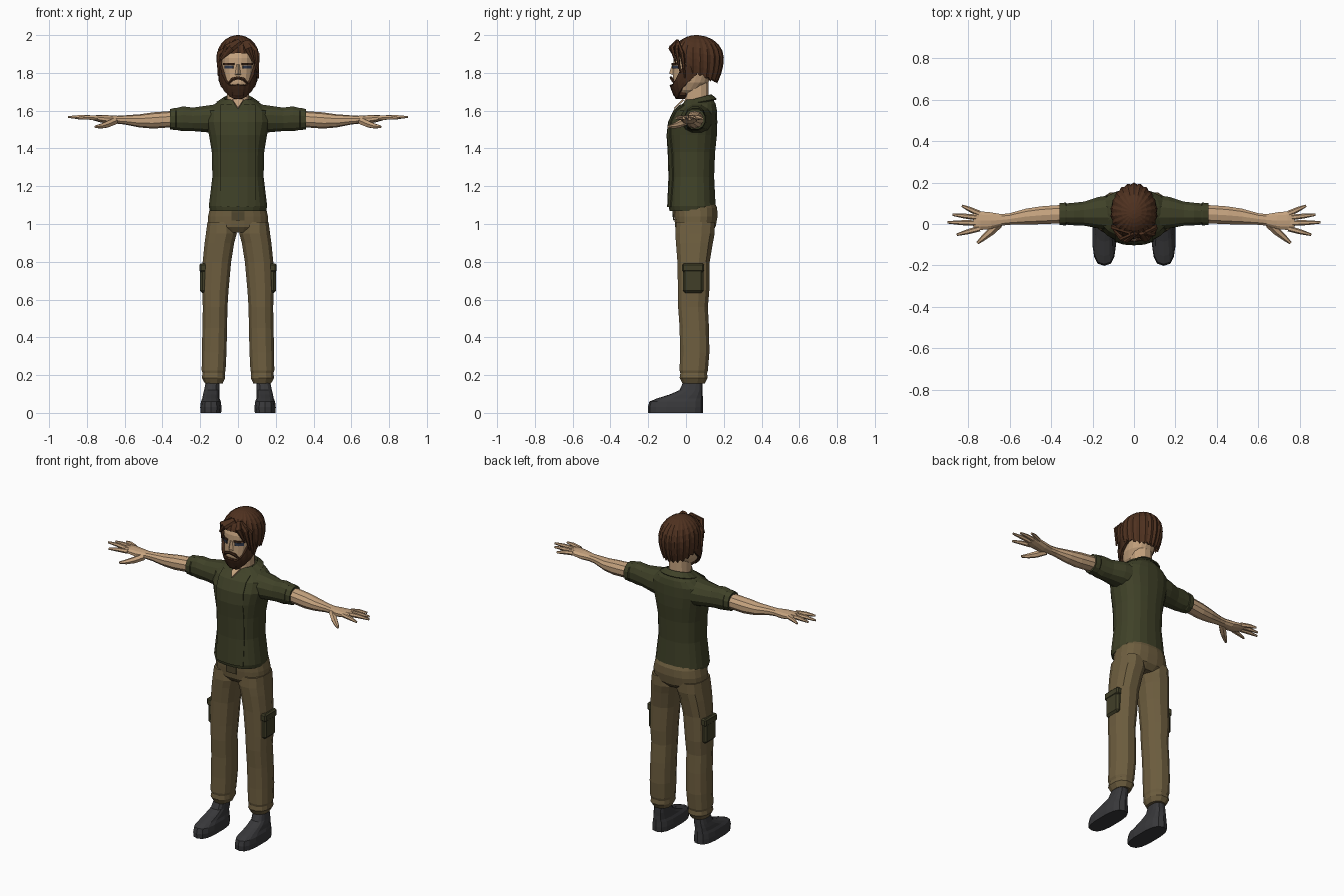
import bpy, bmesh, math
from mathutils import Vector

def material(name, r, g, b):
    m = bpy.data.materials.new(name)
    m.diffuse_color = (r, g, b, 1)
    return m

SHIRT = material("olive shirt", 0.050, 0.053, 0.021)
TROUSER = material("khaki trousers", 0.155, 0.112, 0.050)
SHADE = material("dark khaki", 0.085, 0.066, 0.030)
POCKET = material("pocket green", 0.052, 0.049, 0.021)
SKIN = material("skin", 0.56, 0.365, 0.21)
HAIR = material("brown hair", 0.078, 0.031, 0.014)
BEARD = material("beard brown", 0.055, 0.023, 0.011)
BOOT = material("charcoal boots", 0.040, 0.040, 0.043)
EYE = material("blue grey eyes", 0.030, 0.042, 0.075)

def build(name, verts, faces, mat, mirror=False, solid=0):
    me = bpy.data.meshes.new(name)
    me.from_pydata([tuple(v) for v in verts], [], faces)
    bm = bmesh.new()
    bm.from_mesh(me)
    bmesh.ops.recalc_face_normals(bm, faces=bm.faces)
    bm.to_mesh(me)
    bm.free()
    me.materials.append(mat)
    ob = bpy.data.objects.new(name, me)
    bpy.context.collection.objects.link(ob)
    if solid:
        so = ob.modifiers.new("thickness", "SOLIDIFY")
        so.thickness, so.offset = solid, 0
    if mirror:
        mo = ob.modifiers.new("mirror", "MIRROR")
        mo.use_mirror_merge = False
    return ob

def skin_rings(name, rings, mat, closed=True, mirror=False, solid=0):
    """Bridge rings of points; closed rings get end caps."""
    n = len(rings[0])
    verts = [p for r in rings for p in r]
    faces = []
    for i in range(len(rings) - 1):
        for j in range(n if closed else n - 1):
            k = (j + 1) % n
            faces.append((i*n + j, i*n + k, (i+1)*n + k, (i+1)*n + j))
    if closed:
        faces += [tuple(range(n)), tuple(range((len(rings)-1)*n, len(rings)*n))]
    return build(name, verts, faces, mat, mirror, solid)

def spow(v, p):
    return math.copysign(abs(v) ** (2 / p), v)

def oval(n, p=2.4):
    return [(spow(math.cos(a), p), spow(math.sin(a), p))
            for a in (2*math.pi*(j + .5)/n for j in range(n))]

def stack(name, rows, mat, n=16, p=2.4, mirror=False):
    """Vertical loft: rows are (z, x0, x1, y0, y1)."""
    rings = [[((a+b)/2 + (b-a)/2*c, (d+e)/2 + (e-d)/2*s, z) for c, s in oval(n, p)]
             for z, a, b, d, e in rows]
    return skin_rings(name, rings, mat, mirror=mirror)

def limb(name, rows, mat, n=10):
    """Sideways loft, mirrored: rows are (x, cy, cz, ry, rz)."""
    rings = [[(x, cy + ry*c, cz + rz*s) for c, s in oval(n, 2.2)] for x, cy, cz, ry, rz in rows]
    return skin_rings(name, rings, mat, mirror=True)

def tube(name, pts, radii, mat, n=6, flat=1.0, mirror=False):
    pts = [Vector(p) for p in pts]
    rings = []
    for i, p in enumerate(pts):
        d = (pts[min(i+1, len(pts)-1)] - pts[max(i-1, 0)]).normalized()
        u = d.cross(Vector((0, 1, 0)) if abs(d.y) < .9 else Vector((1, 0, 0))).normalized()
        v = d.cross(u)
        rings.append([p + radii[i]*(c*u + flat*s*v) for c, s in oval(n, 2)])
    return skin_rings(name, rings, mat, mirror=mirror)

def interp(table, t):
    for a, b in zip(table, table[1:]):
        if t <= b[0]:
            f = max(0, (t - a[0]) / (b[0] - a[0]))
            return [u + (w - u)*f for u, w in zip(a, b)][1:]
    return list(table[-1][1:])

def front_patch(name, rows, xs, zs, mat, out=.004, p=2.4, mirror=False):
    """Thin plate hugging the front of a vertical loft."""
    rings = []
    for z in zs:
        a, b, d, e = interp(rows, z)
        rings.append([(x, (d+e)/2 - (e-d)/2*(1 - min(1, abs((x-(a+b)/2)/((b-a)/2)))**p)**(1/p) - out, z)
                      for x in xs])
    return skin_rings(name, rings, mat, closed=False, mirror=mirror, solid=.006)

def sym(rows):
    return [(z, -w, w, a, b) for z, w, a, b in rows]

# Shirt body, front panel and sleeves
TORSO = sym([(1.07, .150, -.088, .150), (1.095, .156, -.094, .158), (1.25, .137, -.086, .150),
             (1.38, .140, -.090, .155), (1.47, .155, -.096, .165), (1.54, .172, -.088, .167),
             (1.60, .168, -.060, .165), (1.635, .125, -.020, .158), (1.66, .080, .000, .145)])
stack("shirt_body", TORSO, SHIRT, n=20)
front_patch("shirt_front_panel", TORSO, [-.092, -.05, 0, .05, .092],
            [1.09, 1.25, 1.38, 1.47, 1.54, 1.60, 1.63], SHIRT)
limb("sleeve", [(.09, .055, 1.555, .09, .085), (.17, .055, 1.556, .078, .072),
                (.24, .050, 1.554, .060, .064), (.29, .048, 1.557, .056, .068),
                (.325, .048, 1.556, .053, .060), (.33, .048, 1.556, .057, .061),
                (.36, .048, 1.555, .054, .055)], SHIRT, n=12)

# Folded collar, open at the front, with bare skin in the opening
arc = [math.radians(-62 + 304*i/14) for i in range(15)]
skin_rings("collar", [[(w*math.cos(a), .068 + d*math.sin(a), z + .018*math.sin(a)) for a in arc]
                      for w, d, z in ((.078, .070, 1.625), (.076, .068, 1.665), (.112, .092, 1.642))],
           SHIRT, closed=False, solid=.008)
build("open_neck", [(-.03, -.014, 1.658), (.03, -.014, 1.658), (0, -.062, 1.612)], [(0, 1, 2)],
      SKIN, solid=.008)
stack("neck", sym([(1.60, .066, -.02, .13), (1.66, .060, -.008, .122), (1.80, .058, .0, .12)]), SKIN, n=12)

# Arms and hands
limb("arm", [(.33, .048, 1.555, .046, .045), (.38, .046, 1.553, .046, .043),
             (.45, .042, 1.548, .045, .043), (.52, .036, 1.546, .040, .035),
             (.60, .024, 1.551, .029, .024), (.64, .020, 1.552, .029, .021),
             (.69, .016, 1.553, .042, .023), (.74, .016, 1.559, .047, .018),
             (.775, .018, 1.562, .042, .011)], SKIN)
for label, y0, tip in (("index", -.022, (.855, -.052, 1.560)), ("middle", .004, (.900, .008, 1.566)),
                       ("ring", .030, (.875, .045, 1.563)), ("little", .050, (.830, .088, 1.558))):
    base = Vector((.745, y0, 1.562))
    tip = Vector(tip)
    tube(label + "_finger", [base, base.lerp(tip, .55) + Vector((0, 0, .003)), tip],
         [.014, .012, .006], SKIN, mirror=True)
tube("thumb", [(.65, .0, 1.545), (.69, -.037, 1.528), (.725, -.066, 1.518), (.755, -.092, 1.515)],
     [.020, .019, .014, .007], SKIN, mirror=True)

# Trousers
HIPS = sym([(.955, .11, -.035, .13), (.985, .162, -.058, .158), (1.04, .160, -.064, .168),
            (1.085, .150, -.066, .166), (1.12, .140, -.060, .150)])
stack("hips", HIPS, TROUSER, n=20)
stack("trouser_leg", [(1.01, .012, .164, -.055, .155), (.95, .004, .172, -.060, .155),
                      (.90, .018, .179, -.056, .145), (.80, .034, .189, -.048, .128),
                      (.65, .048, .192, -.045, .126), (.56, .054, .188, -.044, .118),
                      (.45, .056, .190, -.036, .124), (.32, .059, .193, -.034, .126),
                      (.225, .064, .194, -.036, .118), (.21, .068, .189, -.032, .113),
                      (.185, .066, .193, -.036, .117), (.155, .080, .176, -.020, .100)],
      TROUSER, n=12, mirror=True)
front_patch("fly", HIPS, [-.034, 0, .034], [1.02, 1.06, 1.10], SHADE)

# Side leg pockets with flaps
def block(name, lo, hi, mat, bevel):
    bm = bmesh.new()
    bmesh.ops.create_cube(bm, size=1)
    for v in bm.verts:
        v.co = Vector([(a+b)/2 + (b-a)*c for a, b, c in zip(lo, hi, v.co)])
    bmesh.ops.bevel(bm, geom=bm.edges[:], offset=bevel, segments=1, affect="EDGES")
    bm.verts.index_update()
    build(name, [v.co.copy() for v in bm.verts],
          [tuple(v.index for v in f.verts) for f in bm.faces], mat, mirror=True)
    bm.free()

block("leg_pocket", (.160, -.016, .635), (.201, .092, .775), POCKET, .012)
block("pocket_flap", (.165, -.020, .745), (.204, .096, .792), POCKET, .008)

# Boots
stack("boot", [(0, .088, .200, -.200, .090), (.030, .086, .201, -.202, .091),
               (.060, .090, .197, -.194, .090), (.076, .097, .190, -.155, .090),
               (.098, .098, .186, -.085, .088), (.120, .098, .180, -.035, .088),
               (.160, .098, .172, -.016, .088), (.200, .100, .165, -.010, .085)],
      BOOT, n=14, p=2.8, mirror=True)

# Head and facial features
HEAD = sym([(1.685, .035, -.050, .03), (1.71, .060, -.066, .08), (1.75, .078, -.071, .12),
            (1.82, .088, -.069, .15), (1.88, .093, -.068, .16), (1.95, .080, -.045, .14)])
stack("head", HEAD, SKIN, n=20)
front_patch("eye", HEAD, [.026, .045, .070], [1.822, 1.840], EYE, mirror=True)
front_patch("eyebrow", HEAD, [.020, .045, .076], [1.843, 1.853], BEARD, out=.006, mirror=True)
build("nose", [(-.008, -.066, 1.845), (.008, -.066, 1.845), (-.018, -.066, 1.788),
               (.018, -.066, 1.788), (0, -.090, 1.797), (0, -.074, 1.842)],
      [(0, 5, 4, 2), (1, 3, 4, 5), (2, 4, 3), (0, 1, 5), (0, 2, 3, 1)], SKIN)
tube("moustache", [(-.052, -.060, 1.742), (-.03, -.074, 1.766), (0, -.079, 1.774),
                   (.03, -.074, 1.766), (.052, -.060, 1.742)],
     [.006, .010, .009, .010, .006], BEARD, flat=.8)

# Beard wrapping the jaw: table is (angle, top z, bottom z)
JAW = [(0, 1.738, 1.664), (28, 1.734, 1.668), (45, 1.765, 1.690), (62, 1.82, 1.715),
       (85, 1.87, 1.755), (105, 1.87, 1.79)]
rings = []
for i in range(5):
    t = i / 4
    ring = []
    for j in range(-12, 13):
        deg = abs(j) * 105 / 12
        top, low = interp(JAW, deg)
        a = math.radians(j * 105 / 12)
        z = top + (low - top)*t + (.005*(j % 2) if i == 4 else 0)
        k = (1 - .34 * max(0, min(1, (1.765 - z)/.10))**1.6) * (1 - .025*(j % 2))
        ring.append((.096*k*math.sin(a), .028 - .112*k*math.cos(a), z))
    rings.append(ring)
skin_rings("beard", rings, BEARD, closed=False, solid=.016)
stack("chin_beard", sym([(1.662, .022, -.046, .0), (1.68, .044, -.066, .02), (1.715, .052, -.080, .03),
                         (1.738, .042, -.080, .0)]), BEARD, n=10)

# Ridged hair cap: table is (angle from front, lower edge z)
EDGE = [(0, 1.905), (40, 1.900), (58, 1.865), (72, 1.80), (95, 1.785), (130, 1.755), (180, 1.745)]
N, R = 44, 9
rings = []
for i in range(R):
    t = (i + .35) / (R - .65)
    ring = []
    for j in range(N):
        a = 2*math.pi*j/N
        deg = math.degrees(min(a, 2*math.pi - a))
        low = interp(EDGE, deg)[0] + .016*(j % 2)*(1 if deg > 50 else 0)
        z = 2.0 - (2.0 - low)*(1 - math.cos(t*math.pi/2))
        if z > 1.88:
            k = math.sqrt(max(0, 1 - ((z - 1.88)/.12)**2))
        else:
            k = 1 - .22*((1.88 - z)/.13)**2
        k *= 1 - .05*(j % 2)
        ry = .132 if math.cos(a) > 0 else .145
        ring.append((.115*k*math.sin(a), .055 - ry*k*math.cos(a), z))
    rings.append(ring)
rings.append([(x*.82, .055 + (y - .055)*.82, z + .012) for x, y, z in rings[-1]])
skin_rings("hair", rings, HAIR)

# Swept fringe locks falling from the parting
for i, (mid, tip) in enumerate([((-.055, -.072, 1.935), (-.104, -.020, 1.855)),
                                ((-.035, -.080, 1.930), (-.090, -.052, 1.872)),
                                ((.055, -.074, 1.930), (.086, -.054, 1.850)),
                                ((.085, -.050, 1.920), (.104, -.030, 1.800)),
                                ((.095, -.020, 1.900), (.106, -.005, 1.770)),
                                ((-.095, -.015, 1.900), (-.104, -.005, 1.785))]):
    tube("fringe_lock_%d" % (i + 1), [(.02 + mid[0]*.3, -.045, 1.965), mid, tip],
         [.016, .021, .005], HAIR, flat=.6)
